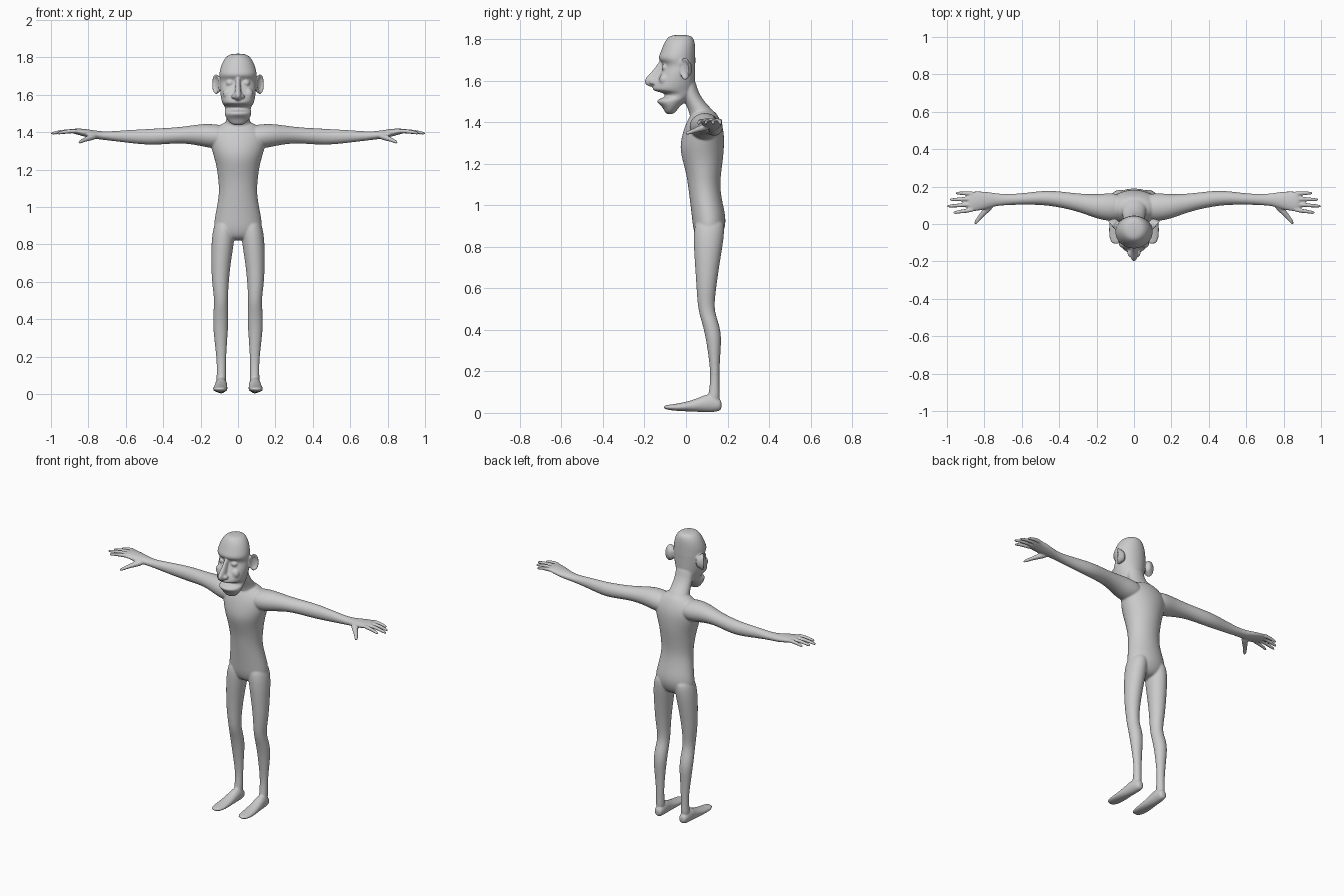
import bpy, bmesh
from math import cos, sin, pi
from mathutils import Vector as V

X, Y, Z = V((1, 0, 0)), V((0, 1, 0)), V((0, 0, 1))
bm = bmesh.new()


def loft(rings, u, v, side=1, n=16):
    """Closed skin through elliptical rings given as (centre, radius_u, radius_v)."""
    loops = []
    for c, ru, rv in rings:
        loop = []
        for i in range(n):
            a = 2 * pi * i / n
            p = V(c) + u * (ru * cos(a)) + v * (rv * sin(a))
            loop.append(bm.verts.new((p.x * side, p.y, p.z)))
        loops.append(loop)
    for a, b in zip(loops, loops[1:]):
        for i in range(n):
            j = (i + 1) % n
            bm.faces.new((a[i], a[j], b[j], b[i]))
    bm.faces.new(loops[0])
    bm.faces.new(loops[-1])


def stack(rows, side=1):
    """Horizontal rings from (z, x centre, half width, front y, back y)."""
    loft([((cx, (f + b) / 2, z), w, (b - f) / 2) for z, cx, w, f, b in rows], X, Y, side)


def ball(c, rx, ry, rz, side=1):
    loft([((c[0], c[1], c[2] - rz * cos(t)), rx * sin(t), ry * sin(t))
          for t in [pi * k / 8 for k in (0.3, 1, 2, 3, 4, 5, 6, 7, 7.7)]], X, Y, side)


# Torso
stack([(0.82, 0, .085, .06, .15), (0.87, 0, .133, .035, .185), (0.93, 0, .13, .028, .196),
       (1.00, 0, .115, .02, .18), (1.08, 0, .102, .01, .165), (1.15, 0, .108, .0, .17),
       (1.22, 0, .117, -.02, .18), (1.28, 0, .135, -.033, .186), (1.35, 0, .155, -.018, .186),
       (1.40, 0, .15, .0, .172), (1.44, 0, .10, .025, .15), (1.46, 0, .06, .035, .13)])

# Neck, leaning forward
stack([(1.40, 0, .085, .02, .17), (1.45, 0, .068, .015, .14), (1.49, 0, .06, -.005, .095),
       (1.55, 0, .06, -.03, .055), (1.62, 0, .06, -.04, .045)])

# Head with open mouth groove and brow
stack([(1.437, 0, .028, -.095, -.06), (1.455, 0, .05, -.106, -.045), (1.475, 0, .064, -.115, -.03),
       (1.495, 0, .073, -.143, -.005), (1.510, 0, .074, -.141, .015), (1.520, 0, .068, -.10, .025),
       (1.540, 0, .073, -.10, .04), (1.550, 0, .083, -.165, .042), (1.568, 0, .09, -.163, .045),
       (1.60, 0, .096, -.145, .046), (1.64, 0, .099, -.125, .046), (1.665, 0, .097, -.112, .046),
       (1.685, 0, .099, -.115, .047), (1.705, 0, .103, -.138, .047), (1.73, 0, .10, -.127, .047),
       (1.77, 0, .088, -.112, .046), (1.802, 0, .068, -.095, .04), (1.821, 0, .04, -.072, .02)])

# Nose
stack([(1.568, 0, .012, -.17, -.13), (1.58, 0, .020, -.195, -.12), (1.60, 0, .021, -.206, -.11),
       (1.63, 0, .016, -.18, -.10), (1.66, 0, .013, -.15, -.09), (1.70, 0, .013, -.128, -.09)])

fingers = [(.163, .165, .955), (.135, .130, .987), (.106, .095, 1.002), (.078, .060, .968)]
for s in (1, -1):
    # Nostril, eyeball, cheekbone
    ball((.023, -.155, 1.592), .013, .022, .013, s)
    ball((.043, -.098, 1.663), .022, .021, .017, s)
    ball((.055, -.105, 1.605), .027, .025, .03, s)

    # Cupped ear
    out, across = V((.75, -.66, 0)), V((.66, .75, 0))
    base = V((.098, .012, 1.657))
    loft([(base + out * d, .031 * k, .055 * k)
          for d, k in ((-.015, .5), (.006, .75), (.022, 1), (.031, 1.02), (.032, .8), (.018, .62))],
         across, Z, s)

    # Arm and palm
    loft([((x, y, z), ry, rz) for x, y, z, ry, rz in (
        (.05, .09, 1.375, .07, .06), (.13, .09, 1.378, .078, .068), (.20, .093, 1.386, .066, .06),
        (.30, .115, 1.386, .048, .042), (.42, .136, 1.377, .043, .045), (.50, .140, 1.375, .038, .042),
        (.60, .133, 1.378, .030, .034), (.70, .130, 1.380, .030, .023), (.75, .130, 1.385, .037, .023),
        (.80, .125, 1.393, .050, .023), (.86, .121, 1.405, .056, .017), (.888, .12, 1.406, .050, .012))],
        Y, Z, s)

    # Fingers
    for y0, y1, tip in fingers:
        loft([((.85 + (tip - .85) * t, y0 + (y1 - y0) * t, 1.405 + .012 * t - .024 * t * t), r, r)
              for t, r in ((0, .012), (.3, .0125), (.6, .011), (.9, .0095), (1, .006))], Y, Z, s, 10)

    # Thumb
    loft([((x, y, z), r, r * .9) for x, y, z, r in (
        (.755, .115, 1.382, .022), (.79, .075, 1.372, .02), (.82, .042, 1.36, .013),
        (.84, .016, 1.35, .0125), (.853, -.004, 1.345, .007))], V((.7, .7, 0)), Z, s, 10)

    # Leg
    stack([(.94, .065, .05, .05, .18), (.88, .074, .062, .035, .188), (.80, .083, .061, .036, .177),
           (.70, .091, .053, .043, .16), (.60, .095, .046, .05, .146), (.50, .09, .036, .056, .134),
           (.44, .092, .041, .075, .156), (.37, .093, .042, .093, .173), (.28, .092, .034, .107, .165),
           (.18, .089, .025, .119, .161), (.10, .089, .025, .110, .162), (.05, .09, .028, .10, .165)], s)

    # Foot
    loft([((x, y, z), rx, rz) for y, x, z, rx, rz in (
        (.172, .088, .038, .018, .02), (.158, .088, .038, .029, .033), (.11, .09, .05, .033, .048),
        (.06, .092, .038, .035, .034), (0, .094, .03, .040, .023), (-.06, .096, .026, .040, .016),
        (-.095, .096, .027, .03, .011), (-.107, .096, .028, .016, .006))], X, Z, s)

bmesh.ops.recalc_face_normals(bm, faces=bm.faces)
mesh = bpy.data.meshes.new("body")
bm.to_mesh(mesh)
bm.free()
body = bpy.data.objects.new("body", mesh)
bpy.context.collection.objects.link(body)

# Round the lofts, fuse them into one skin and soften the joins
sub = body.modifiers.new("round", 'SUBSURF')
sub.levels = sub.render_levels = 2
fuse = body.modifiers.new("fuse", 'REMESH')
fuse.mode = 'VOXEL'
fuse.voxel_size = .005
fuse.use_smooth_shade = True
soft = body.modifiers.new("soften", 'SMOOTH')
soft.factor = .5
soft.iterations = 5
